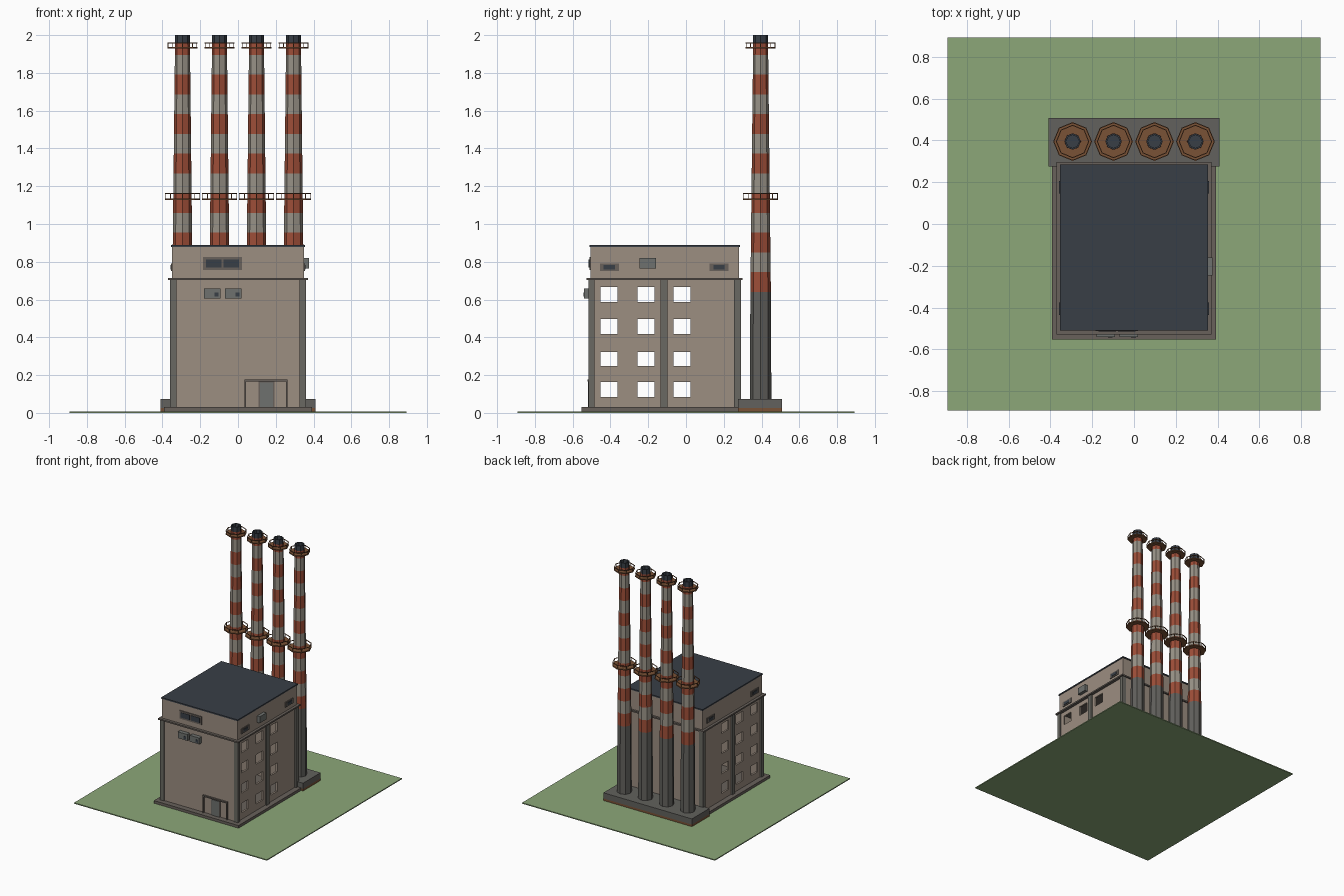
import bpy, bmesh, math

if "Cube" in bpy.data.objects:
    bpy.data.objects.remove(bpy.data.objects["Cube"])

def lin(c):
    c /= 255
    return c / 12.92 if c <= 0.04045 else ((c + 0.055) / 1.055) ** 2.4

def mat(name, r, g, b):
    m = bpy.data.materials.new(name)
    m.diffuse_color = (lin(r), lin(g), lin(b), 1)
    m.use_nodes = True
    m.node_tree.nodes["Principled BSDF"].inputs["Base Color"].default_value = m.diffuse_color
    return m

GRASS = mat("grass green", 140, 167, 121)
WALL = mat("tan plaster", 156, 142, 129)
TRIM = mat("brown grey trim", 104, 97, 91)
PIER = mat("pillar grey", 106, 105, 98)
ROOF = mat("slate roof", 56, 62, 70)
RED = mat("brick red", 158, 78, 56)
PALE = mat("pale stripe", 152, 146, 135)
CONC = mat("dark concrete", 98, 97, 93)
RUST = mat("rust brown", 122, 82, 54)
METAL = mat("metal grey", 110, 113, 110)

def finish(name, bm, *mats):
    bmesh.ops.recalc_face_normals(bm, faces=bm.faces)
    me = bpy.data.meshes.new(name)
    bm.to_mesh(me)
    bm.free()
    for m in mats:
        me.materials.append(m)
    ob = bpy.data.objects.new(name, me)
    bpy.context.collection.objects.link(ob)
    return ob

def box(name, m, x0, x1, y0, y1, z0, z1):
    bm = bmesh.new()
    bmesh.ops.create_cube(bm, size=1)
    for v in bm.verts:
        v.co = ((x0, x1)[v.co.x > 0], (y0, y1)[v.co.y > 0], (z0, z1)[v.co.z > 0])
    return finish(name, bm, m)

def lathe(name, rings, mats, pick, cx, cy, n=8, closed=False):
    """Octagonal lathe; rings are (radius, z), pick(i) gives the material of band i."""
    bm = bmesh.new()
    loops = [[bm.verts.new((cx + r * math.cos(2 * math.pi * k / n),
                            cy + r * math.sin(2 * math.pi * k / n), z))
              for k in range(n)] for r, z in rings]
    pairs = list(zip(loops, loops[1:] + loops[:1]))
    for i, (a, b) in enumerate(pairs if closed else pairs[:-1]):
        for k in range(n):
            j = (k + 1) % n
            bm.faces.new((a[k], a[j], b[j], b[k])).material_index = pick(i)
    if not closed:
        bm.faces.new(loops[0][::-1]).material_index = pick(0)
        bm.faces.new(loops[-1]).material_index = pick(len(rings) - 2)
    return finish(name, bm, *mats)

def ring(name, m, r0, r1, z0, z1, cx, cy):
    return lathe(name, [(r0, z0), (r1, z0), (r1, z1), (r0, z1)], [m], lambda i: 0, cx, cy, closed=True)

# Lawn and footings
box("lawn", GRASS, -.893, .893, -.893, .893, 0, .008)
box("building_footing", TRIM, -.392, .392, -.553, .30, .008, .03)
box("chimney_footing_lower", RUST, -.41, .41, .275, .507, .008, .025)
box("chimney_footing", CONC, -.41, .41, .275, .507, .025, .073)

# Hollow main block: side walls with open windows in four rows of three
win_y = [(-.452, -.362), (-.257, -.167), (-.066, .024)]
win_z = [(.085, .164), (.249, .323), (.418, .497), (.587, .667)]
ys = [-.505] + [v for p in win_y for v in p] + [.285]
zs = [.03] + [v for p in win_z for v in p] + [.705]
for s, side in ((1, "right"), (-1, "left")):
    bm = bmesh.new()
    g = [[bm.verts.new((s * .347, y, z)) for z in zs] for y in ys]
    for i in range(len(ys) - 1):
        for j in range(len(zs) - 1):
            if i % 2 and j % 2:
                continue
            q = [g[i][j], g[i + 1][j], g[i + 1][j + 1], g[i][j + 1]]
            bm.faces.new(q)
    wall = finish(side + "_wall", bm, WALL)
    for p in wall.data.polygons:
        if p.normal.x * s < 0:
            p.flip()
    sol = wall.modifiers.new("thickness", 'SOLIDIFY')
    sol.thickness = .015
    sol.offset = -1
box("front_wall", WALL, -.345, .345, -.507, -.492, .03, .705)
box("back_wall", WALL, -.345, .345, .272, .287, .03, .705)

# Corner and middle pillars
for s in (1, -1):
    xs = sorted((s * .325, s * .36))
    box("front_pillar", PIER, *xs, -.515, -.485, .03, .703)
    box("back_pillar", PIER, *xs, .255, .29, .03, .703)
    box("middle_pillar", PIER, *sorted((s * .345, s * .36)), -.135, -.098, .03, .703)

# Cornice, upper storey and roof
box("cornice", TRIM, -.371, .371, -.528, .298, .703, .715)
box("upper_storey", WALL, -.349, .349, -.505, .28, .715, .877)
box("roof", ROOF, -.354, .354, -.51, .286, .877, .888)

# Front double window
box("front_window_frame", TRIM, -.185, .02, -.512, -.504, .757, .825)
for x0 in (-.17, -.077):
    box("front_window_pane", ROOF, x0, x0 + .083, -.515, -.511, .77, .812)

# Air conditioners below it
for x0 in (-.18, -.069):
    box("cooling_unit", METAL, x0, x0 + .088, -.54, -.506, .605, .658)
    box("cooling_unit_fan", ROOF, x0 + .055, x0 + .078, -.543, -.54, .615, .638)

# Small upper side windows, and a box unit on the right
for s in (1, -1):
    for yc in (-.406, .175):
        box("vent_frame", TRIM, *sorted((s * .345, s * .355)), yc - .05, yc + .05, .75, .792)
        box("vent_pane", ROOF, *sorted((s * .355, s * .358)), yc - .03, yc + .03, .76, .782)
box("side_unit", METAL, .348, .375, -.246, -.16, .765, .82)

# Entrance
box("entrance_lintel", TRIM, .035, .262, -.522, -.506, .167, .177)
for x0 in (.035, .254):
    box("entrance_jamb", TRIM, x0, x0 + .008, -.52, -.506, .03, .167)
box("door_frame", TRIM, .108, .192, -.512, -.506, .03, .167)
box("door", METAL, .116, .184, -.515, -.511, .03, .16)

# Four striped chimneys, each with two railed galleries
CY = .395
def gallery(cx, r, inner, z, h):
    ring("gallery_deck", RUST, inner, r, z, z + .009, cx, CY)
    ring("gallery_rail", RUST, r - .005, r, z + h - .005, z + h, cx, CY)
    for k in range(8):
        a = math.pi * k / 4
        px, py = cx + (r - .004) * math.cos(a), CY + (r - .004) * math.sin(a)
        box("gallery_post", RUST, px - .002, px + .002, py - .002, py + .002, z, z + h)

def radius(z):
    return .057 + (.039 - .057) * max(0, z - .4) / 1.6

bands = [.073, .64] + [.64 + .1046 * k for k in range(1, 13)] + [1.958]
for i in range(4):
    cx = -.294 + .196 * i
    lathe("chimney", [(radius(z), z) for z in bands], [CONC, RED, PALE],
          lambda b: 0 if b == 0 else 1 + (b - 1) % 2, cx, CY)
    # dark hollow mouth
    lathe("chimney_mouth", [(.039, 1.958), (.039, 2.0), (.031, 2.0), (.031, 1.97)],
          [ROOF], lambda b: 0, cx, CY)
    gallery(cx, .093, .04, 1.127, .036)
    gallery(cx, .08, .035, 1.928, .032)
